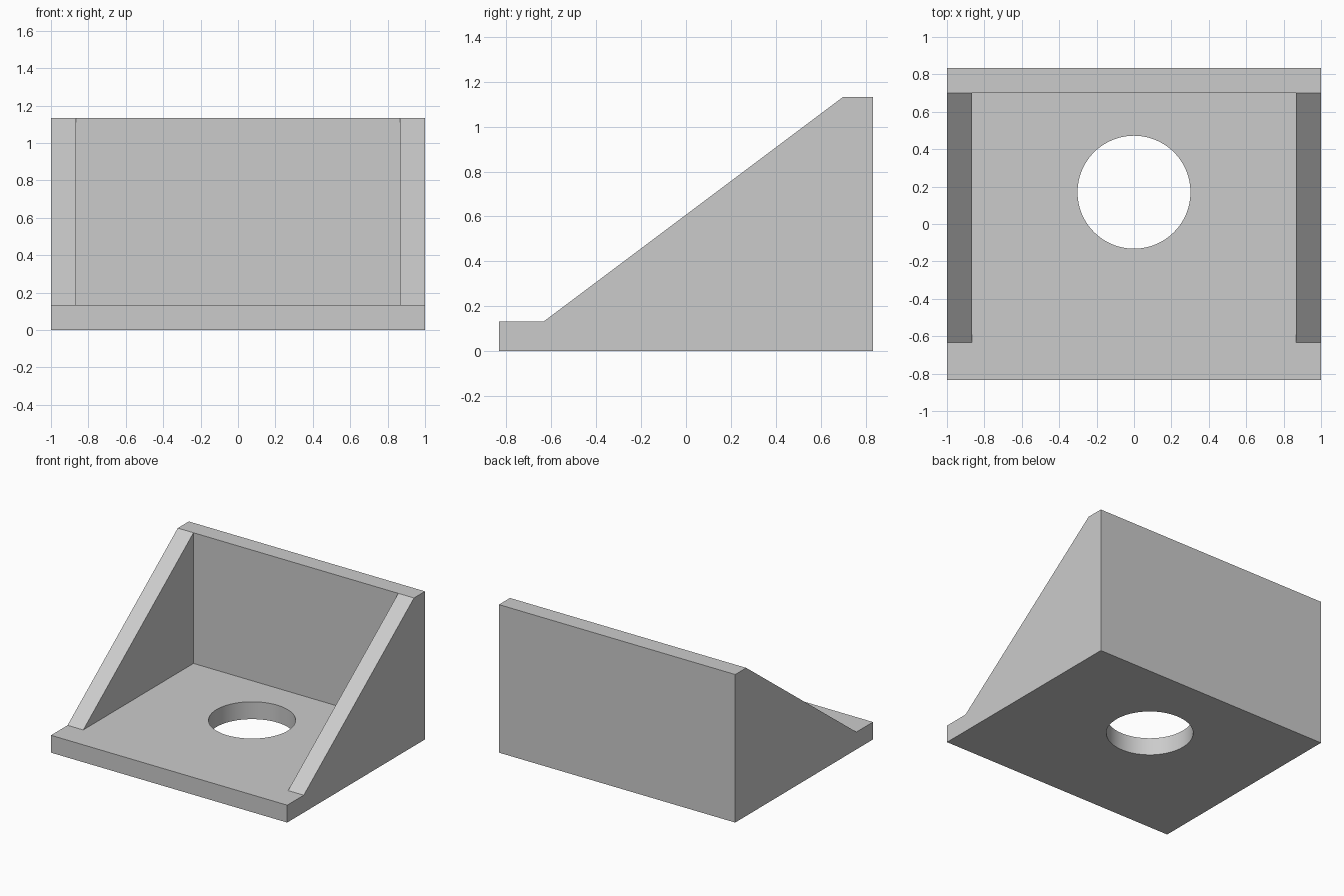
import bpy, bmesh

if "Cube" in bpy.data.objects:
    bpy.data.objects.remove(bpy.data.objects["Cube"])

HALF_X, HALF_Y, HEIGHT, WALL = 1.0, 0.833, 1.133, 0.133
INNER_X, WALL_Y, TOE_Y = HALF_X - WALL, 0.70, -0.633

grey = bpy.data.materials.new("plain grey")
grey.diffuse_color = (0.6, 0.6, 0.6, 1)
grey.use_nodes = True
grey.node_tree.nodes["Principled BSDF"].inputs["Base Color"].default_value = grey.diffuse_color


def extruded(name, profile, half_width):
    """Extrude a (y, z) profile along x, symmetric about x = 0."""
    bm = bmesh.new()
    face = bm.faces.new([bm.verts.new((-half_width, y, z)) for y, z in profile])
    new = bmesh.ops.extrude_face_region(bm, geom=[face])["geom"]
    verts = [v for v in new if isinstance(v, bmesh.types.BMVert)]
    bmesh.ops.translate(bm, verts=verts, vec=(2 * half_width, 0, 0))
    bmesh.ops.recalc_face_normals(bm, faces=bm.faces)
    mesh = bpy.data.meshes.new(name)
    bm.to_mesh(mesh)
    bm.free()
    mesh.materials.append(grey)
    obj = bpy.data.objects.new(name, mesh)
    bpy.context.collection.objects.link(obj)
    return obj


def cut(obj, cutter):
    """Subtract a cutter, then remove it."""
    mod = obj.modifiers.new("cut", "BOOLEAN")
    mod.operation, mod.solver, mod.object = "DIFFERENCE", "EXACT", cutter
    bpy.context.view_layer.objects.active = obj
    bpy.ops.object.modifier_apply(modifier=mod.name)
    bpy.data.objects.remove(cutter)


# Bracket body: base toe, sloping gussets and back wall in one side profile
bracket = extruded("angle_bracket", [
    (-HALF_Y, 0), (HALF_Y, 0), (HALF_Y, HEIGHT), (WALL_Y, HEIGHT),
    (TOE_Y, WALL), (-HALF_Y, WALL)], HALF_X)

# Open space between the two gussets
cut(bracket, extruded("pocket_cutter", [
    (TOE_Y, WALL), (WALL_Y, WALL), (WALL_Y, HEIGHT + 0.3),
    (TOE_Y, HEIGHT + 0.3)], INNER_X))

# Round hole through the base
bpy.ops.mesh.primitive_cylinder_add(vertices=96, radius=0.302, depth=0.6,
                                    location=(0, 0.17, 0))
hole = bpy.context.object
hole.name = "hole_cutter"
hole.data.materials.append(grey)
cut(bracket, hole)

# Smooth hole wall, sharp edges elsewhere
bpy.ops.object.select_all(action="DESELECT")
bracket.select_set(True)
bpy.context.view_layer.objects.active = bracket
bpy.ops.object.shade_smooth_by_angle()
